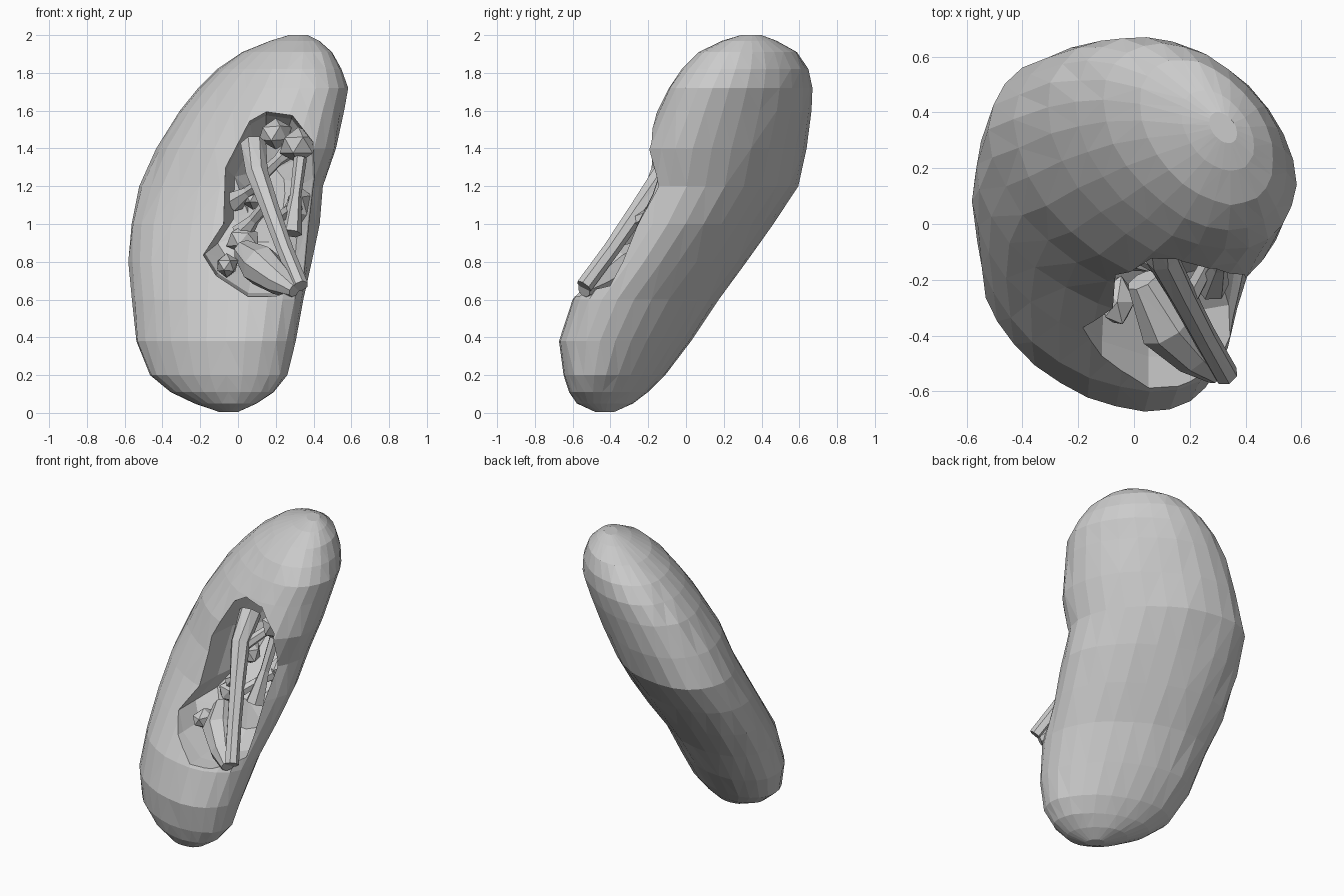
import bpy, bmesh, math, random
from mathutils import Vector

if "Cube" in bpy.data.objects:
    bpy.data.objects.remove(bpy.data.objects["Cube"])

random.seed(4)


def make_object(name, bm):
    bmesh.ops.recalc_face_normals(bm, faces=bm.faces[:])
    me = bpy.data.meshes.new(name)
    bm.to_mesh(me)
    bm.free()
    ob = bpy.data.objects.new(name, me)
    bpy.context.collection.objects.link(ob)
    return ob


def loft(name, rings, triangulate=True):
    """Skin a list of equal-length point rings and cap both ends."""
    bm = bmesh.new()
    loops = [[bm.verts.new(p) for p in ring] for ring in rings]
    n = len(loops[0])
    for a, b in zip(loops, loops[1:]):
        for i in range(n):
            j = (i + 1) % n
            bm.faces.new((a[i], a[j], b[j], b[i]))
    bm.faces.new(loops[0])
    bm.faces.new(loops[-1])
    if triangulate:
        bmesh.ops.triangulate(bm, faces=bm.faces[:])
    return make_object(name, bm)


def tube(name, path, radii, sides=7):
    """Low-poly tube through the path, one radius per point."""
    pts = [Vector(p) for p in path]
    rings = []
    for k, p in enumerate(pts):
        d = (pts[min(k + 1, len(pts) - 1)] - pts[max(k - 1, 0)]).normalized()
        u = d.cross(Vector((0, 1, 0.3))).normalized()
        v = d.cross(u)
        rings.append([p + radii[k] * (u * math.cos(a) + v * math.sin(a))
                      for a in (2 * math.pi * i / sides for i in range(sides))])
    return loft(name, rings)


def lump(name, loc, size):
    bm = bmesh.new()
    bmesh.ops.create_icosphere(bm, subdivisions=1, radius=1)
    for v in bm.verts:
        v.co = Vector(loc) + Vector([c * s * random.uniform(0.85, 1.15) for c, s in zip(v.co, size)])
    return make_object(name, bm)


# Bean-shaped body: z, left x, right x, front y, back y
levels = [
    (0.005, -0.10, 0.00, -0.48, -0.38),
    (0.05, -0.23, 0.10, -0.58, -0.28),
    (0.11, -0.36, 0.19, -0.62, -0.20),
    (0.20, -0.47, 0.26, -0.65, -0.11),
    (0.38, -0.54, 0.31, -0.67, 0.03),
    (0.60, -0.56, 0.35, -0.60, 0.17),
    (0.80, -0.58, 0.39, -0.46, 0.32),
    (1.00, -0.57, 0.43, -0.34, 0.46),
    (1.20, -0.52, 0.45, -0.26, 0.60),
    (1.40, -0.43, 0.52, -0.23, 0.64),
    (1.60, -0.31, 0.56, -0.15, 0.67),
    (1.72, -0.21, 0.58, -0.09, 0.67),
    (1.82, -0.11, 0.55, -0.02, 0.65),
    (1.91, 0.02, 0.50, 0.07, 0.59),
    (1.97, 0.17, 0.43, 0.19, 0.48),
    (2.00, 0.27, 0.37, 0.29, 0.40),
]
skew, sides = 0.4, 26
rings = []
for z, xl, xr, y0, y1 in levels:
    ring = []
    for i in range(sides):
        a = 2 * math.pi * i / sides
        r = random.uniform(0.985, 1.01)
        ring.append(((xl + xr) / 2 + (xr - xl) / 2 * math.cos(a) * r,
                     (y0 + y1) / 2 + (y1 - y0) / 2 * math.sin(a - skew) * r, z))
    rings.append(ring)
body = loft("bean_body", rings)

# Hollow opening in the front, following the tilt of the body
outline = [(0.06, 1.55), (0.15, 1.60), (0.29, 1.58), (0.40, 1.44), (0.41, 1.25), (0.38, 1.0),
           (0.35, 0.66), (0.20, 0.61), (0.05, 0.61), (-0.12, 0.72), (-0.19, 0.83),
           (-0.08, 1.0), (-0.07, 1.3)]
rings = []
for depth, s in ((-0.3, 1.0), (0.12, 0.98), (0.28, 0.95), (0.42, 0.75), (0.47, 0.4)):
    rings.append([(0.14 + (x - 0.14) * s, -0.6 + (z - 0.6) * 0.5 + depth, 1.1 + (z - 1.1) * s)
                  for x, z in outline])
cutter = loft("hollow_cutter", rings)
cutter.hide_render = True
mod = body.modifiers.new("hollow", 'BOOLEAN')
mod.operation = 'DIFFERENCE'
mod.solver = 'EXACT'
mod.object = cutter
bpy.context.view_layer.objects.active = body
bpy.ops.object.modifier_apply(modifier=mod.name)
bpy.data.objects.remove(cutter)

# Drain duct leaving the hollow towards the lower right
tube("drain_duct",
     [(0.08, 0.02, 1.42), (0.10, -0.12, 1.27), (0.17, -0.25, 1.08), (0.25, -0.40, 0.86), (0.33, -0.54, 0.67)],
     [0.07, 0.06, 0.05, 0.045, 0.045])

# Flattened lower basin that joins the duct
tube("lower_basin", [(0.03, -0.20, 0.86), (0.12, -0.36, 0.78), (0.22, -0.47, 0.70), (0.30, -0.54, 0.65)],
     [0.06, 0.11, 0.08, 0.04], 8)

# Branches between the duct and the hollow wall
branches = [((0.12, -0.10, 1.25), (0.30, 0.10, 1.42)),
            ((0.13, -0.12, 1.22), (-0.02, 0.05, 1.12)),
            ((0.20, -0.26, 1.02), (0.33, -0.02, 1.12)),
            ((0.15, -0.22, 1.10), (0.02, -0.08, 0.95)),
            ((0.33, -0.08, 1.35), (0.28, -0.22, 0.95))]
for k, (a, b) in enumerate(branches):
    mid = (Vector(a) + Vector(b)) / 2
    tube(f"branch_{k + 1}", [a, mid, b], [0.035, 0.03, 0.06], 6)

# Faceted lumps on the inner wall
lumps = [((0.32, -0.03, 1.42), (0.10, 0.12, 0.09)), ((0.20, 0.12, 1.48), (0.09, 0.10, 0.08)),
         ((0.08, 0.02, 1.15), (0.07, 0.08, 0.08)), ((0.03, -0.10, 0.92), (0.09, 0.09, 0.08)),
         ((0.32, -0.02, 1.10), (0.07, 0.10, 0.10)), ((-0.06, -0.28, 0.78), (0.06, 0.10, 0.06))]
for k, (loc, size) in enumerate(lumps):
    lump(f"inner_lump_{k + 1}", loc, size)
